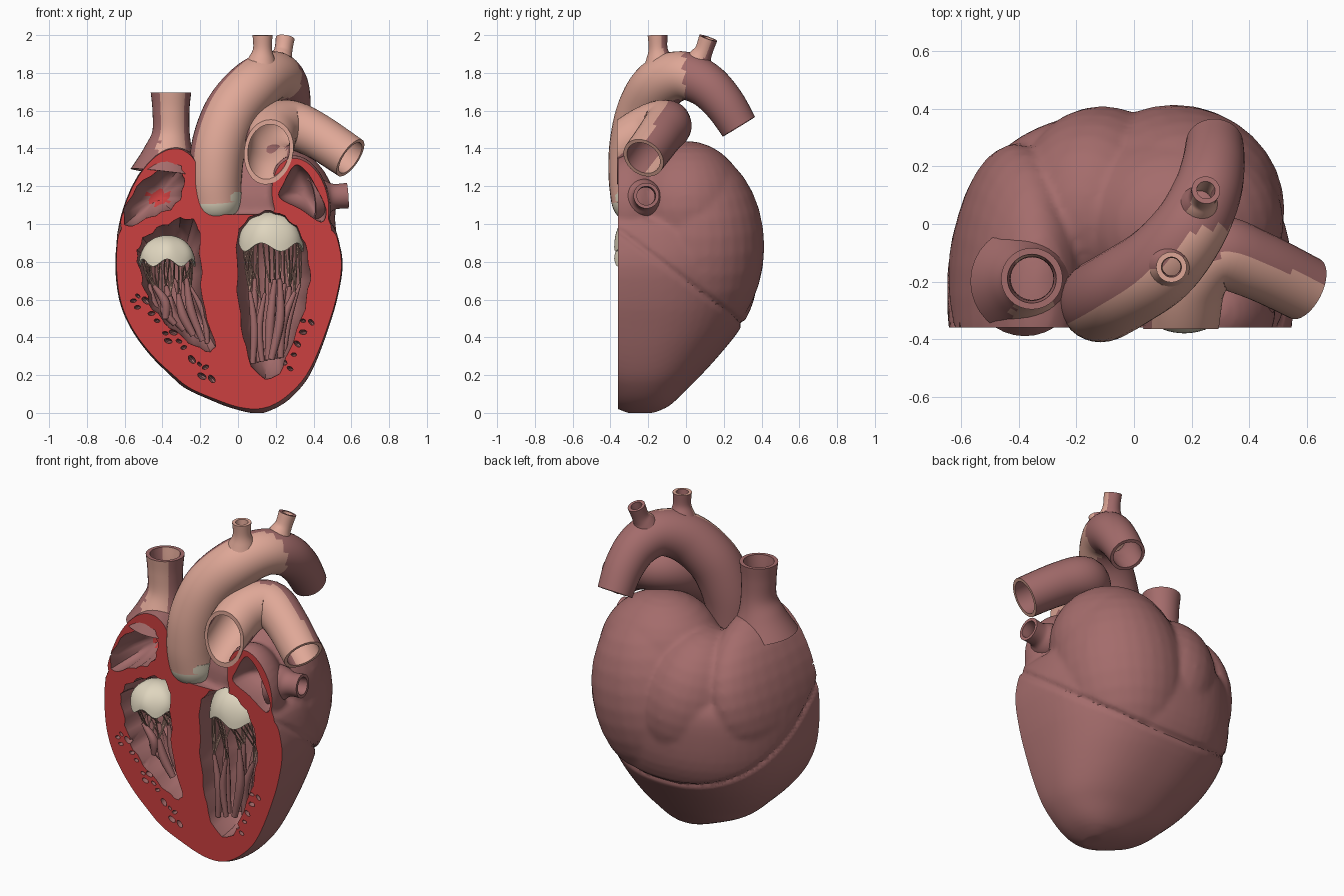
import bpy, bmesh, math, random
from mathutils import Vector, Matrix

if "Cube" in bpy.data.objects:
    bpy.data.objects.remove(bpy.data.objects["Cube"])
random.seed(4)
CUT = -0.36

def mat(name, c):
    m = bpy.data.materials.new(name)
    m.diffuse_color = (*c, 1)
    m.use_nodes = True
    m.node_tree.nodes["Principled BSDF"].inputs["Base Color"].default_value = m.diffuse_color
    return m

MATS = [mat("mauve_muscle", (.37, .15, .148)), mat("salmon_vessel", (.74, .39, .31)),
        mat("red_cut_flesh", (.60, .05, .05)), mat("cream_valve", (.74, .67, .52)),
        mat("tan_cord", (.50, .29, .23))]
MAUVE, SALMON, RED, CREAM, TAN = range(5)

def paint(ob, rule):
    """Assign colours by a rule on face centre and normal, then smooth."""
    ob.data.materials.clear()
    for m in MATS:
        ob.data.materials.append(m)
    ids = [rule(p.center, p.normal) for p in ob.data.polygons]
    ob.data.polygons.foreach_set("material_index", ids)
    bpy.ops.object.select_all(action='DESELECT')
    ob.select_set(True)
    bpy.context.view_layer.objects.active = ob
    bpy.ops.object.shade_smooth_by_angle(angle=math.radians(40))

def make(bm, name, rule=None):
    bmesh.ops.recalc_face_normals(bm, faces=bm.faces)
    me = bpy.data.meshes.new(name)
    bm.to_mesh(me)
    bm.free()
    ob = bpy.data.objects.new(name, me)
    bpy.context.collection.objects.link(ob)
    if rule:
        paint(ob, rule)
    return ob

def bake(ob):
    dg = bpy.context.evaluated_depsgraph_get()
    me = bpy.data.meshes.new_from_object(ob.evaluated_get(dg))
    ob.modifiers.clear()
    ob.data = me

def spline(pts, n=6, closed=False):
    P = [Vector(p) for p in pts]
    m, out = len(P), []
    for i in range(m if closed else m - 1):
        idx = [(i + k) % m if closed else min(max(i + k, 0), m - 1) for k in (-1, 0, 1, 2)]
        a, b, c, d = [P[k] for k in idx]
        for s in range(n):
            t = s / n
            out.append((b * 2 + (c - a) * t + (a * 2 - b * 5 + c * 4 - d) * t * t
                        + (b * 3 - a - c * 3 + d) * t ** 3) * 0.5)
    if not closed:
        out.append(P[-1])
    return out

def skin(bm, rows, loop=False):
    """Quads between rings of points, capped unless the rings form a loop."""
    R = [[bm.verts.new(p) for p in r] for r in rows]
    n = len(R[0])
    for k in range(len(R) if loop else len(R) - 1):
        A, B = R[k], R[(k + 1) % len(R)]
        for i in range(n):
            bm.faces.new((A[i], A[(i + 1) % n], B[(i + 1) % n], B[i]))
    if not loop:
        bm.faces.new(R[0])
        bm.faces.new(R[-1])

def tube(bm, pts, wall=None, sides=32, n=6):
    """Sweep along (x, y, z, radius) points; hollow when a wall is given."""
    S = spline(pts, n)
    C = [Vector(s[:3]) for s in S]
    outer, inner, N = [], [], None
    for i, c in enumerate(C):
        T = (C[min(i + 1, len(C) - 1)] - C[max(i - 1, 0)]).normalized()
        N = T.orthogonal() if N is None else N - T * N.dot(T)
        N.normalize()
        B = T.cross(N)
        ring = [N * math.cos(a) + B * math.sin(a) for a in (2 * math.pi * j / sides for j in range(sides))]
        outer.append([c + v * S[i][3] for v in ring])
        if wall:
            inner.append([c + v * (S[i][3] - wall) for v in ring])
    skin(bm, outer + inner[::-1], loop=bool(wall))

def ball(bm, c, r, tilt=0, seg=32):
    M = Matrix.Translation(c) @ Matrix.Rotation(math.radians(tilt), 4, 'Y') @ Matrix.Diagonal((*r, 1))
    bmesh.ops.create_uvsphere(bm, u_segments=seg, v_segments=seg // 2, radius=1, matrix=M)

# ---- heart body: ventricle loft plus atrial lobes, fused
bm = bmesh.new()
levels = [(0, .06, .14, -.17), (.03, -.05, .21, -.10), (.07, -.15, .27, -.05), (.13, -.28, .33, .01),
          (.2, -.36, .38, .08), (.31, -.47, .43, .18), (.45, -.57, .48, .29), (.6, -.63, .525, .36),
          (.78, -.65, .555, .385), (.93, -.635, .53, .38), (1.01, -.58, .49, .33), (1.05, -.48, .40, .2)]
rows = []
for z, xl, xr, yb in spline(levels, 3):
    ring = []
    for j in range(64):
        c, s = math.cos(j * math.pi / 32), math.sin(j * math.pi / 32)
        f = (abs(c) ** 2.3 + abs(s) ** 2.3) ** (-1 / 2.3)
        ring.append(((xl + xr) / 2 + (xr - xl) / 2 * f * c, -.24 + (yb + .24) * f * s, z))
    rows.append(ring)
skin(bm, rows)
ball(bm, (-.41, -.25, .98), (.22, .53, .44), 14)      # right atrium
ball(bm, (.15, 0, 1.08), (.37, .33, .36))             # left atrium
ball(bm, (.33, -.30, 1.13), (.155, .17, .24), -15)    # left appendage
ball(bm, (-.11, .05, .90), (.31, .36, .42), -12)      # rear lobes
ball(bm, (.14, .05, .88), (.38, .365, .52), 8)
body = make(bm, "heart_body")
m = body.modifiers.new("fuse", 'REMESH')
m.mode, m.voxel_size = 'VOXEL', .017
m = body.modifiers.new("soften", 'SMOOTH')
m.factor, m.iterations = .5, 3
bake(body)
# groove between ventricles and atria
gn = Vector((0, .76, 1)).normalized()
verts = [(v.co.copy(), v.normal.copy()) for v in body.data.vertices]
flat = []
for co, nor in verts:
    d = (co - Vector((0, 0, .70))).dot(gn)
    flat.extend(co - nor * .014 * math.exp(-(d / .015) ** 2))
body.data.vertices.foreach_set("co", flat)
body.data.update()

# ---- cutters: front section plane, four chambers, small pits in the wall
def cavity(bm, profile, depth, wobble=0):
    P = spline(profile, 4, True)
    mid = sum(P, Vector((0, 0))) / len(P)
    P = [p + (p - mid).normalized() * wobble * math.sin(i * 1.9) for i, p in enumerate(P)]
    rows = []
    for t, s in ((-.3, 1), (.06, 1), (.3, .97), (.55, .88), (.75, .74), (.9, .52), (1, .25)):
        rows.append([(mid.x + (p.x - mid.x) * s, CUT + depth * t, mid.y + (p.y - mid.y) * s) for p in P])
    skin(bm, rows)

box = bmesh.new()
bmesh.ops.create_cube(box, size=2, matrix=Matrix.Translation((0, CUT - 1, 1)) @ Matrix.Diagonal((1, 1, 1.5, 1)))
cav = bmesh.new()
cavity(cav, [(-.53, .83), (-.5, .92), (-.4, .99), (-.28, 1.03), (-.21, .98), (-.20, .8), (-.18, .55),
             (-.12, .35), (-.2, .34), (-.33, .43), (-.45, .55), (-.5, .68)], .32, .009)
cavity(cav, [(0, .93), (.06, 1.03), (.17, 1.07), (.27, 1.02), (.34, .93), (.38, .75), (.35, .55), (.27, .33),
             (.2, .19), (.09, .22), (.03, .4), (0, .65)], .34, .007)
cavity(cav, [(-.58, .99), (-.6, 1.08), (-.5, 1.23), (-.34, 1.32), (-.29, 1.26), (-.3, 1.15), (-.36, 1.08),
             (-.46, 1.04)], .22, .007)
cavity(cav, [(.30, 1.31), (.24, 1.21), (.22, 1.14), (.33, 1.08), (.44, 1.01), (.465, 1.08), (.41, 1.2),
             (.36, 1.28)], .16)
pit, placed = bmesh.new(), []
for a, b, n in (((-.53, .60), (-.15, .20), 70), ((.37, .50), (.25, .24), 24)):
    for i in range(n):
        t, r = i / (n - 1), random.uniform(.010, .019)
        p = Vector((a[0] + (b[0] - a[0]) * t + random.uniform(-.03, .03), CUT + .003,
                    a[1] + (b[1] - a[1]) * t + random.uniform(-.03, .03)))
        if all((p - q).length > 1.45 * (r + s) for q, s in placed):
            placed.append((p, r))
            ball(pit, p, (r * 1.4, .05, r * .8), random.uniform(-20, 60), 10)
cutters = [make(b, n) for b, n in ((box, "section_cutter"), (cav, "chamber_cutter"), (pit, "pit_cutter"))]
for c in cutters:
    m = body.modifiers.new(c.name, 'BOOLEAN')
    m.operation, m.solver, m.object = 'DIFFERENCE', 'EXACT', c
bake(body)
for c in cutters:
    bpy.data.objects.remove(c)

def body_rule(c, n):
    if c.y < CUT + .004 and n.y < -.9:
        return RED
    patch = ((c.x + .42) / .06) ** 2 + ((c.z - 1.14) / .04) ** 2 < 1
    return RED if patch and c.y < -.1 and n.y < -.3 else MAUVE
paint(body, body_rule)

# ---- great vessels: pale on the front, muscle colour behind
def facing(dx, limit, ymax=9, zmin=0):
    d = Vector((dx, -1, 0)).normalized()
    return lambda c, n: SALMON if n.dot(d) > limit and c.y < ymax and c.z > zmin else MAUVE

def vessel(name, pts, wall, rule):
    b = bmesh.new()
    tube(b, pts, wall)
    return make(b, name, rule)

vessel("aorta", [(-.115, -.26, 1.12, .135), (-.12, -.27, 1.25, .14), (-.10, -.26, 1.42, .145),
                 (-.03, -.22, 1.60, .145), (.09, -.14, 1.735, .142), (.19, -.02, 1.785, .13),
                 (.25, .10, 1.74, .12), (.275, .20, 1.64, .11), (.28, .28, 1.515, .10)],
       .018, facing(.55, .12, -.01))
vessel("front_arch_branch", [(.12, -.135, 1.82, .10), (.127, -.143, 1.88, .068), (.13, -.148, 1.93, .05),
                             (.13, -.15, 2.0, .053)], .018, facing(.4, -.1))
vessel("rear_arch_branch", [(.22, .05, 1.82, .09), (.23, .075, 1.88, .062), (.24, .095, 1.92, .048),
                            (.25, .118, 1.985, .05)], .018, facing(.4, .0))
vessel("upper_vein", [(-.38, -.2, 1.27, .19), (-.367, -.195, 1.38, .135), (-.355, -.19, 1.48, .10),
                      (-.355, -.19, 1.6, .098), (-.355, -.19, 1.695, .107)], .022, facing(.1, .75, 9, 1.38))
vessel("lung_vein", [(.38, -.24, 1.13, .12), (.46, -.22, 1.14, .095), (.51, -.215, 1.145, .068),
                     (.58, -.21, 1.15, .068)], .018, lambda c, n: MAUVE)

# lung artery, opened by the section plane
bm = bmesh.new()
tube(bm, [(.13, -.54, 1.21, .125), (.165, -.35, 1.40, .13), (.19, -.19, 1.50, .135), (.28, -.10, 1.525, .13),
          (.42, -.14, 1.465, .12), (.595, -.225, 1.35, .115)], .02)
cut = bmesh.ops.bisect_plane(bm, geom=bm.verts[:] + bm.edges[:] + bm.faces[:], plane_co=(0, CUT - .005, 0),
                             plane_no=(0, -1, 0), clear_outer=True)
bmesh.ops.bridge_loops(bm, edges=[e for e in cut['geom_cut'] if isinstance(e, bmesh.types.BMEdge)])
make(bm, "lung_artery", facing(.2, .1))

# ---- valves
vessel("aortic_valve", [(-.115, -.26, 1.17, .139), (-.115, -.26, 1.10, .132), (-.115, -.26, 1.05, .108),
                        (-.115, -.26, 1.02, .07)], .012, lambda c, n: CREAM)

def valve(name, c, rx, ry, h, skirt, lobes):
    b = bmesh.new()
    rings = []
    for j in range(13):
        f = .05 + j / 12 * (math.pi / 2 - .05)
        ring = []
        for i in range(60):
            a = i * math.pi / 30
            drop = skirt * (j / 12) ** 3 * (.5 + .5 * math.cos(lobes * a))
            ring.append((c[0] + rx * math.sin(f) * math.cos(a), c[1] + ry * math.sin(f) * math.sin(a),
                         c[2] + h * math.cos(f) - drop))
        rings.append(ring)
    skin(b, rings)
    b.faces.ensure_lookup_table()
    b.faces.remove(b.faces[-1])        # open underside
    ob = make(b, name)
    ob.modifiers.new("thick", 'SOLIDIFY').thickness = .01
    bake(ob)
    paint(ob, lambda c, n: CREAM)

# ---- valve cords and muscle strands inside each ventricle
def chamber(side, c, rx, ry, tops, foot, count):
    strands, cords = bmesh.new(), bmesh.new()
    tips = []
    for i in range(count):
        t = (i + .5) / count
        y = random.uniform(-.32, -.17)
        top = Vector((tops[0] + (tops[1] - tops[0]) * t, y, tops[2] + random.uniform(-.06, .06)))
        bot = Vector((foot[0] + (foot[1] - foot[0]) * t, y + .02, foot[2] + (foot[3] - foot[2]) * t))
        mid = (top + bot) / 2 + Vector((random.uniform(-.03, .03), 0, 0))
        r = random.uniform(.015, .026)
        tube(strands, [(*bot, r * .7), (*mid, r), (*top, r * .45)], None, 10, 5)
        tips.append(top)
    for i in range(34):
        a = i * 2 * math.pi / 34
        p = Vector((c[0] + rx * .9 * math.cos(a), c[1] + ry * .9 * math.sin(a), c[2] + .01))
        q = min(tips, key=lambda v: abs(v.x - p.x) + random.uniform(0, .12))
        tube(cords, [(*p, .004), (*((p + q) / 2 + Vector((random.uniform(-.01, .01), 0, 0))), .0035),
                     (*q, .005)], None, 6, 3)
    make(strands, side + "_muscle_strands", lambda c, n: MAUVE)
    make(cords, side + "_valve_cords", lambda c, n: TAN)

valve("right_heart_valve", (-.375, -.24, .815), .15, .14, .125, .04, 6)
valve("left_heart_valve", (.175, -.24, .90), .172, .14, .165, .045, 5)
chamber("right_heart", (-.375, -.24, .81), .15, .14, (-.48, -.24, .66), (-.42, -.15, .52, .36), 11)
chamber("left_heart", (.175, -.24, .89), .172, .14, (.05, .34, .66), (.07, .25, .26, .30), 11)
